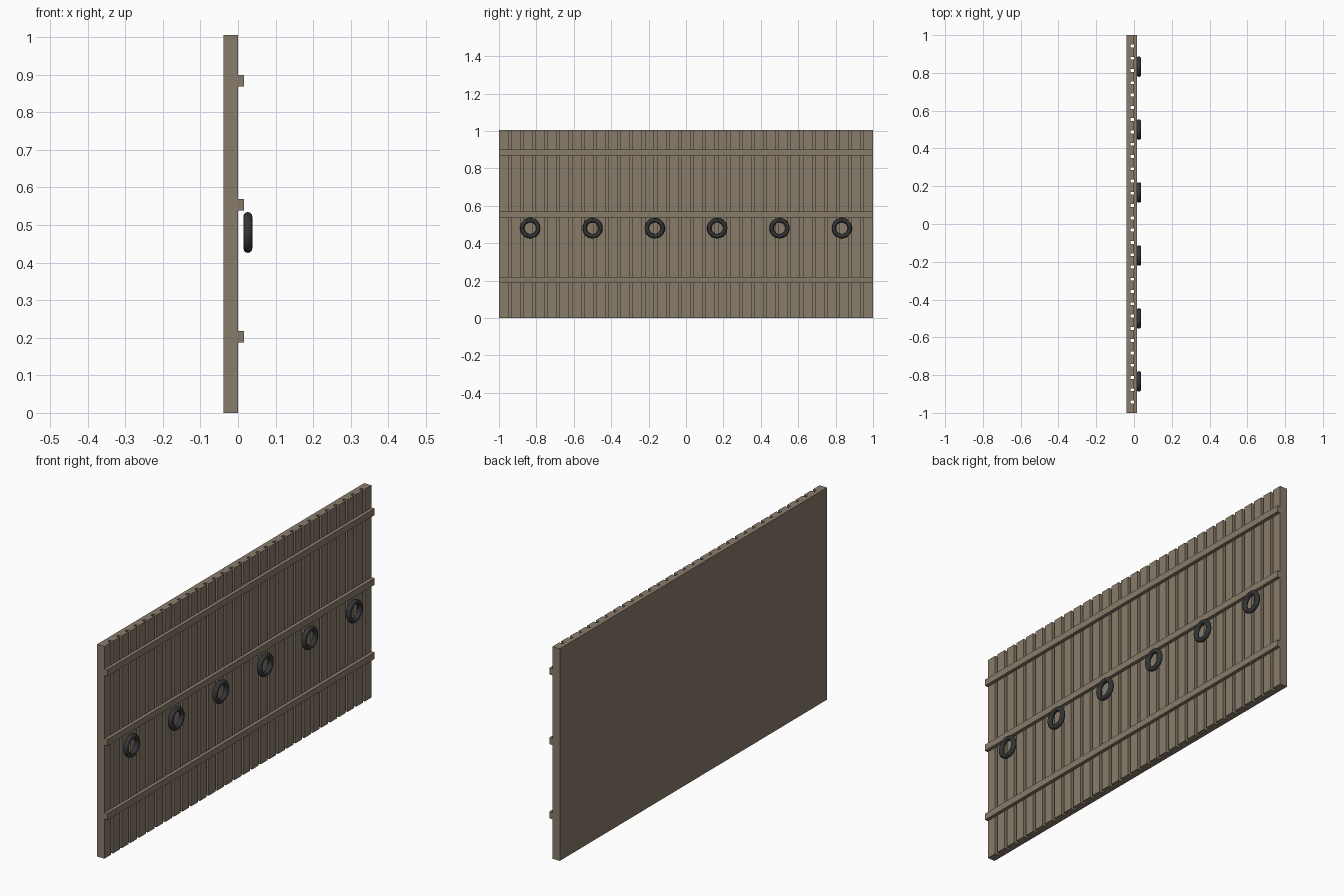
import bpy
import math

if "Cube" in bpy.data.objects:
    bpy.data.objects.remove(bpy.data.objects["Cube"])


def make_material(name, color):
    mat = bpy.data.materials.new(name)
    mat.use_nodes = True
    mat.diffuse_color = (*color, 1)
    mat.node_tree.nodes["Principled BSDF"].inputs["Base Color"].default_value = (*color, 1)
    return mat


wood = make_material("weathered_wood", (0.25, 0.2, 0.147))
rubber = make_material("dark_rubber", (0.035, 0.036, 0.038))


def box(name, low, high):
    """Box between two corners."""
    centre = [(a + b) / 2 for a, b in zip(low, high)]
    bpy.ops.mesh.primitive_cube_add(size=1, location=centre)
    obj = bpy.context.object
    obj.name = name
    obj.scale = [b - a for a, b in zip(low, high)]
    bpy.ops.object.transform_apply(location=False, rotation=False, scale=True)
    obj.data.materials.append(wood)
    return obj


HEIGHT = 1.005
BACK, MIDDLE, FACE = -0.039, -0.019, 0.0

# Solid backing panel
box("backing_panel", (BACK, -1, 0), (MIDDLE, 1, HEIGHT))

# Row of upright planks with narrow gaps
PLANKS, WIDTH = 31, 0.05
pitch = (2 - WIDTH) / (PLANKS - 1)
planks = box("upright_planks", (MIDDLE, -1, 0), (FACE, -1 + WIDTH, HEIGHT))
array = planks.modifiers.new("plank_row", "ARRAY")
array.count = PLANKS
array.use_relative_offset = False
array.use_constant_offset = True
array.constant_offset_displace = (0, pitch, 0)

# Horizontal rails across the planks
for label, z in (("lower", 0.203), ("middle", 0.554), ("upper", 0.884)):
    box(label + "_rail", (FACE, -1, z - 0.0155), (0.0165, 1, z + 0.0155))

# Tyre fenders hanging in a row
for i in range(6):
    y = (i - 2.5) / 3
    bpy.ops.mesh.primitive_torus_add(
        location=(0.0262, y, 0.48), rotation=(0, math.pi / 2, 0),
        major_radius=0.0425, minor_radius=0.0118,
        major_segments=32, minor_segments=12)
    tyre = bpy.context.object
    tyre.name = f"tyre_fender_{i + 1}"
    tyre.data.materials.append(rubber)
    bpy.ops.object.shade_smooth_by_angle()
